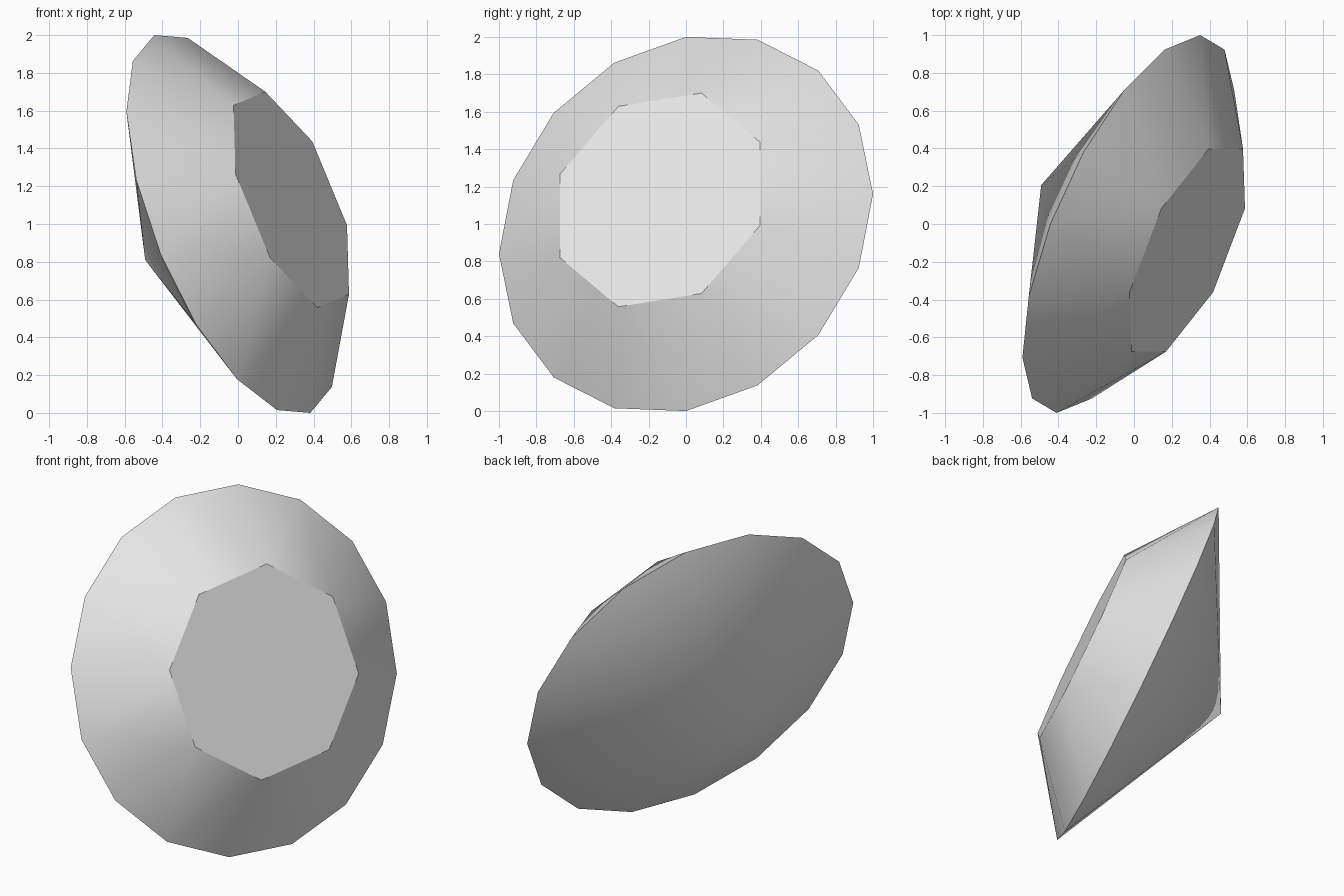
import bpy
import bmesh
from math import sin, cos, pi
from mathutils import Vector

cube = bpy.data.objects.get("Cube")
if cube:
    bpy.data.objects.remove(cube, do_unlink=True)

# Tilted frame of the stone: two girdle radii and the axis through the table
CENTRE = Vector((-0.03, 0, 1.0))
UP = Vector((-0.413, 0, 1.0))
SIDE = Vector((0.38, 1.0, 0.16))
AXIS = SIDE.cross(UP).normalized()
SEGMENTS = 16


def ring_point(i, scale, height):
    t = 2 * pi * i / SEGMENTS
    return CENTRE + scale * (UP * cos(t) + SIDE * sin(t)) + AXIS * height


bm = bmesh.new()
girdle = [bm.verts.new(ring_point(i, 1, 0)) for i in range(SEGMENTS)]
table = [bm.verts.new(ring_point(i, 0.58, 0.365)) for i in range(1, SEGMENTS, 2)]
tip = bm.verts.new(CENTRE - AXIS * 0.54)

# Pavilion: a cone down to the tip
for i in range(SEGMENTS):
    bm.faces.new((tip, girdle[i], girdle[(i + 1) % SEGMENTS]))

# Crown: three triangles for each table corner
for k, corner in enumerate(table):
    a, b, c = (girdle[(2 * k + j) % SEGMENTS] for j in range(3))
    bm.faces.new((corner, a, b))
    bm.faces.new((corner, b, c))
    bm.faces.new((corner, c, table[(k + 1) % len(table)]))

# Flat table
bm.faces.new(table)
bmesh.ops.recalc_face_normals(bm, faces=bm.faces)

mesh = bpy.data.meshes.new("cut_gem")
bm.to_mesh(mesh)
bm.free()
gem = bpy.data.objects.new("cut_gem", mesh)
bpy.context.collection.objects.link(gem)

# Plain pale grey
grey = bpy.data.materials.new("pale_grey")
grey.use_nodes = True
colour = (0.8, 0.8, 0.8, 1)
grey.diffuse_color = colour
grey.node_tree.nodes["Principled BSDF"].inputs["Base Color"].default_value = colour
mesh.materials.append(grey)

# Smooth crown and pavilion, sharp girdle and table edge
bpy.ops.object.select_all(action="DESELECT")
gem.select_set(True)
bpy.context.view_layer.objects.active = gem
bpy.ops.object.shade_smooth_by_angle(angle=pi / 6)
